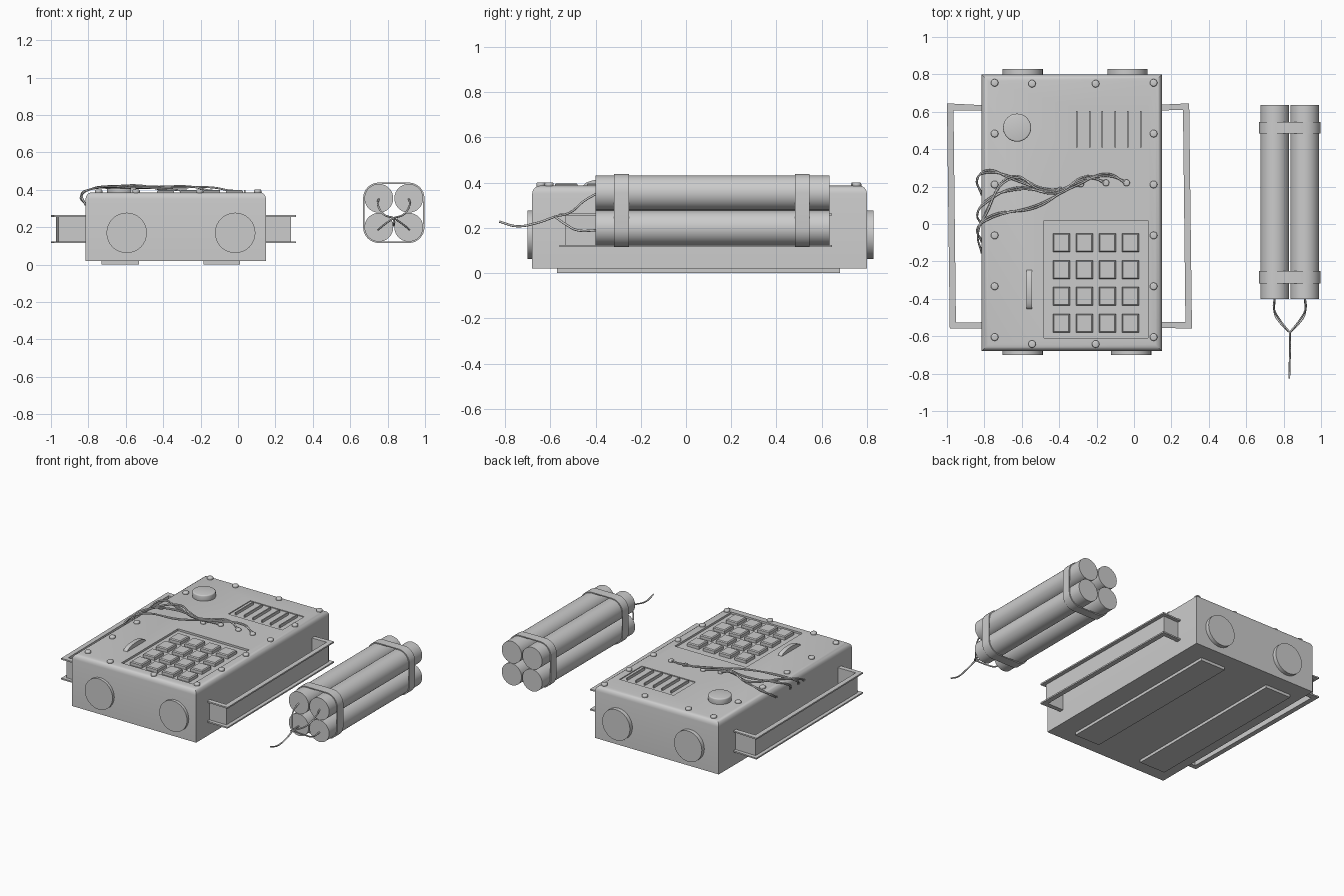
import bpy, bmesh, math
from mathutils import Vector, Matrix

if "Cube" in bpy.data.objects:
    bpy.data.objects.remove(bpy.data.objects["Cube"])

TOP = 0.387


def finish(name, bm, smooth=True):
    bmesh.ops.recalc_face_normals(bm, faces=bm.faces)
    me = bpy.data.meshes.new(name)
    bm.to_mesh(me)
    bm.free()
    ob = bpy.data.objects.new(name, me)
    bpy.context.collection.objects.link(ob)
    if smooth:
        bpy.ops.object.select_all(action='DESELECT')
        ob.select_set(True)
        bpy.context.view_layer.objects.active = ob
        bpy.ops.object.shade_smooth_by_angle(angle=math.radians(40))
    return ob


def add_box(bm, lo, hi):
    lo, hi = Vector(lo), Vector(hi)
    m = Matrix.Translation((lo + hi) / 2) @ Matrix.Diagonal((*(hi - lo), 1))
    return bmesh.ops.create_cube(bm, size=1, matrix=m)


def box(name, lo, hi):
    bm = bmesh.new()
    add_box(bm, lo, hi)
    return finish(name, bm, False)


def cylinder(name, center, r, depth, axis='Z', bevel=0.0, n=32):
    bm = bmesh.new()
    rot = Matrix.Rotation(math.pi / 2, 4, 'X') if axis == 'Y' else Matrix()
    bmesh.ops.create_cone(bm, cap_ends=True, segments=n, radius1=r, radius2=r, depth=depth,
                          matrix=Matrix.Translation(center) @ rot)
    if bevel:
        rims = [e for e in bm.edges if any(len(f.verts) > 4 for f in e.link_faces)]
        bmesh.ops.bevel(bm, geom=rims, offset=bevel, segments=3, affect='EDGES', profile=0.5)
    return finish(name, bm)


def wire(name, pts, r):
    cu = bpy.data.curves.new(name, 'CURVE')
    cu.dimensions = '3D'
    cu.bevel_depth, cu.bevel_resolution, cu.resolution_u = r, 2, 8
    cu.use_fill_caps = True
    sp = cu.splines.new('BEZIER')
    sp.bezier_points.add(len(pts) - 1)
    for bp, p in zip(sp.bezier_points, pts):
        bp.co = p
        bp.handle_left_type = bp.handle_right_type = 'AUTO'
    ob = bpy.data.objects.new(name, cu)
    bpy.context.collection.objects.link(ob)


# Case with rounded top edges
bm = bmesh.new()
add_box(bm, (-0.815, -0.68, 0.02), (0.15, 0.80, TOP))
bmesh.ops.bevel(bm, geom=[e for e in bm.edges if all(v.co.z > 0.3 for v in e.verts)],
                offset=0.035, segments=4, affect='EDGES', profile=0.5)
case = finish("case", bm)

# Shallow recesses for keypad and vent
for lo, hi in [((-0.48, -0.61, TOP - 0.014), (0.075, 0.018, 0.5)),
               ((-0.345, 0.385, TOP - 0.006), (0.075, 0.63, 0.5))]:
    cutter = box("recess_cutter", lo, hi)
    cutter.hide_render = True
    mod = case.modifiers.new("recess", 'BOOLEAN')
    mod.object, mod.operation, mod.solver = cutter, 'DIFFERENCE', 'EXACT'
    bpy.context.view_layer.objects.active = case
    bpy.ops.object.modifier_apply(modifier=mod.name)
    bpy.data.objects.remove(cutter)

# Skids underneath
for x0, x1 in [(-0.73, -0.53), (-0.185, 0.01)]:
    box("skid", (x0, -0.57, 0.0), (x1, 0.68, 0.025))

# Keypad buttons
for i in range(4):
    for j in range(4):
        x, y = -0.388 + 0.123 * i, -0.53 + 0.143 * j
        bm = bmesh.new()
        add_box(bm, (x - 0.045, y - 0.05, TOP - 0.02), (x + 0.045, y + 0.05, TOP + 0.012))
        bmesh.ops.bevel(bm, geom=[e for e in bm.edges if all(v.co.z > TOP for v in e.verts)],
                        offset=0.006, segments=1, affect='EDGES')
        finish("key", bm, False)

# Vent fins
for i in range(6):
    x = -0.305 + 0.068 * i
    box("vent_fin", (x - 0.004, 0.41, TOP - 0.01), (x + 0.004, 0.605, TOP + 0.012))

# Half-round slider tab
bm = bmesh.new()
arc = [bm.verts.new((-0.575, -0.35 + 0.105 * math.cos(a), TOP - 0.004 + 0.034 * math.sin(a)))
       for a in (math.pi * k / 12 for k in range(13))]
f = bm.faces.new(arc)
ext = bmesh.ops.extrude_face_region(bm, geom=[f])
bmesh.ops.translate(bm, vec=(0.03, 0, 0), verts=[g for g in ext['geom'] if isinstance(g, bmesh.types.BMVert)])
finish("slider_tab", bm)

# Knob
cylinder("knob", (-0.625, 0.515, TOP + 0.015), 0.075, 0.05, bevel=0.008)

# Round bumpers on front and back
for x in (-0.595, -0.015):
    cylinder("front_bumper", (x, -0.685, 0.17), 0.108, 0.03, 'Y')
for x in (-0.595, -0.035):
    cylinder("back_bumper", (x, 0.81, 0.17), 0.108, 0.036, 'Y')

# Screws around the lid
spots = [(x, 0.755 - 0.272 * k) for x in (-0.745, 0.105) for k in range(6)]
spots += [(x, y) for x in (-0.545, -0.205) for y in (0.75, -0.642)]
for x, y in spots:
    cylinder("screw", (x, y, TOP + 0.004), 0.02, 0.022, bevel=0.007, n=16)


# Side handles: mitred channel section swept round three sides
def handle(name, inner, outer):
    zb, zt, t = 0.115, 0.265, 0.01
    section = [(0, zb), (1, zb), (1, zb + t), (0.25, zb + t),
               (0.25, zt - t), (1, zt - t), (1, zt), (0, zt)]
    bm = bmesh.new()
    rings = [[bm.verts.new((*Vector(a).lerp(Vector(b), s), z)) for s, z in section]
             for a, b in zip(inner, outer)]
    for r0, r1 in zip(rings, rings[1:]):
        for k in range(8):
            m = (k + 1) % 8
            bm.faces.new((r0[k], r0[m], r1[m], r1[k]))
    bm.faces.new(rings[0])
    bm.faces.new(rings[-1])
    finish(name, bm, False)


handle("right_handle", [(0.14, 0.607), (0.262, 0.61), (0.275, -0.525), (0.14, -0.525)],
       [(0.14, 0.638), (0.295, 0.645), (0.31, -0.56), (0.14, -0.555)])
handle("left_handle", [(-0.805, 0.607), (-0.965, 0.607), (-0.952, -0.528), (-0.805, -0.525)],
       [(-0.805, 0.635), (-1.0, 0.645), (-0.985, -0.56), (-0.805, -0.56)])

# Lid wires, each a twisted-looking pair running over the left edge
runs = [[(-0.285, 0.215), (-0.45, 0.175), (-0.65, 0.245), (-0.79, 0.28), (-0.838, 0.24), (-0.815, 0.16)],
        [(-0.04, 0.22), (-0.14, 0.262), (-0.3, 0.215), (-0.52, 0.095), (-0.79, 0.025), (-0.838, -0.03), (-0.815, -0.09)],
        [(-0.15, 0.22), (-0.25, 0.25), (-0.42, 0.17), (-0.62, 0.19), (-0.79, 0.12), (-0.838, 0.05), (-0.815, 0.0)],
        [(-0.395, 0.18), (-0.5, 0.19), (-0.65, 0.25), (-0.79, 0.06), (-0.835, -0.06), (-0.815, -0.15)]]
for k, run in enumerate(runs):
    zs = [TOP + 0.008] + [TOP + 0.022 + 0.004 * k] * (len(run) - 4) + [TOP + 0.016, 0.37, 0.32]
    for side in (-1, 1):
        wire("lid_wire", [(x, y + side * 0.006 * (-1) ** i, z)
                          for i, ((x, y), z) in enumerate(zip(run, zs))], 0.005)
    cylinder("wire_terminal", (*run[0], TOP + 0.004), 0.018, 0.02, bevel=0.006, n=16)

# Bundle of four sticks
XS, ZS, R = (0.753, 0.913), (0.2, 0.355), 0.077
for x in XS:
    for z in ZS:
        cylinder("stick", (x, 0.1175, z), R, 1.035, 'Y')


# Straps: rounded square rings around the bundle
def strap(y0, y1):
    bm = bmesh.new()
    corners = [(XS[1], ZS[1]), (XS[0], ZS[1]), (XS[0], ZS[0]), (XS[1], ZS[0])]
    loops = []
    for r, y in ((R, y0), (R + 0.007, y0), (R + 0.007, y1), (R, y1)):
        loops.append([bm.verts.new((cx + r * math.cos(a), y, cz + r * math.sin(a)))
                      for q, (cx, cz) in enumerate(corners)
                      for a in (math.pi / 2 * (q + s / 8) for s in range(9))])
    n = len(loops[0])
    for a, b in zip(loops, loops[1:] + loops[:1]):
        for k in range(n):
            bm.faces.new((a[k], a[(k + 1) % n], b[(k + 1) % n], b[k]))
    finish("strap", bm)


strap(-0.318, -0.252)
strap(0.483, 0.545)

# Fuses joining into one tail
joint = (0.833, -0.58, 0.25)
for x in XS:
    s = 1 if x > 0.83 else -1
    wire("fuse", [(x, -0.39, 0.355), (x - s * -0.005, -0.45, 0.32), (0.833 + s * 0.055, -0.51, 0.27), joint], 0.005)
    wire("fuse", [(x, -0.39, 0.19), (x, -0.48, 0.19), (0.833 + s * 0.05, -0.53, 0.215), joint], 0.005)
wire("fuse_tail", [joint, (0.835, -0.66, 0.222), (0.832, -0.75, 0.208), (0.83, -0.825, 0.228)], 0.005)
